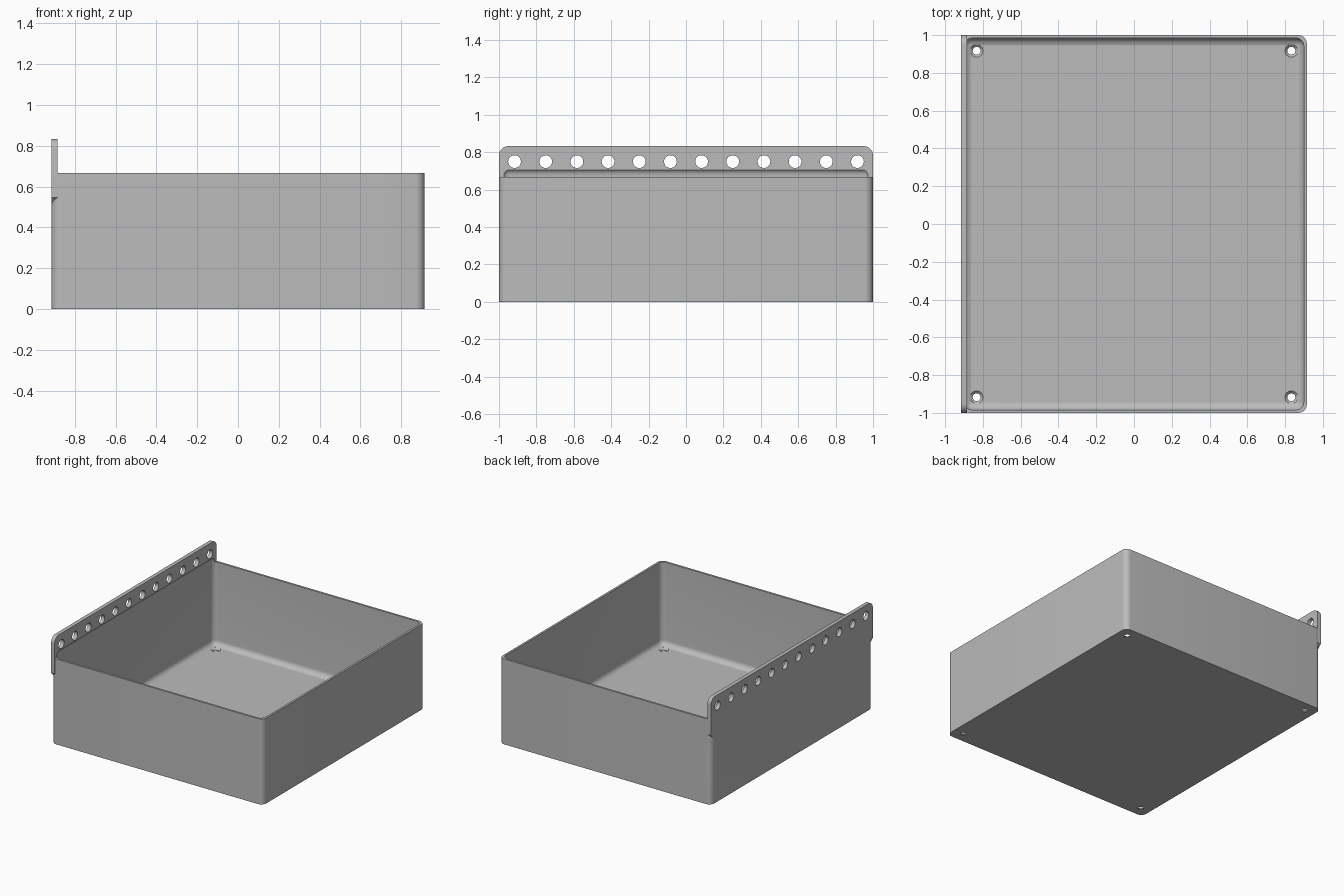
import bpy, bmesh, math
from mathutils import Matrix

cube = bpy.data.objects.get("Cube")
if cube:
    bpy.data.objects.remove(cube, do_unlink=True)

HX, HY, RIM, TOP = 0.915, 1.0, 0.667, 0.833   # outer half sizes and heights
WALL, FLOOR, PLATE = 0.016, 0.018, 0.03       # thicknesses

grey = bpy.data.materials.new("grey_plastic")
grey.use_nodes = True
COLOUR = (0.5, 0.5, 0.5, 1)
grey.diffuse_color = COLOUR
grey.node_tree.nodes["Principled BSDF"].inputs["Base Color"].default_value = COLOUR


def finish(name, bm):
    bmesh.ops.recalc_face_normals(bm, faces=bm.faces)
    mesh = bpy.data.meshes.new(name)
    bm.to_mesh(mesh)
    bm.free()
    mesh.materials.append(grey)
    obj = bpy.data.objects.new(name, mesh)
    bpy.context.collection.objects.link(obj)
    return obj


def rounded_box(name, lo, hi, radius, upright_only):
    bm = bmesh.new()
    bmesh.ops.create_cube(bm, size=1)
    for v in bm.verts:
        v.co = [hi[i] if v.co[i] > 0 else lo[i] for i in range(3)]
    edges = [e for e in bm.edges if not upright_only
             or abs(e.verts[0].co.z - e.verts[1].co.z) > 0.1]
    bmesh.ops.bevel(bm, geom=edges, offset=radius, segments=8,
                    profile=0.5, affect='EDGES')
    return finish(name, bm)


def extrude_x(name, outline, x0, x1):
    bm = bmesh.new()
    face = bm.faces.new([bm.verts.new((x0, y, z)) for y, z in outline])
    out = bmesh.ops.extrude_face_region(bm, geom=[face])
    for v in out["geom"]:
        if isinstance(v, bmesh.types.BMVert):
            v.co.x = x1
    return finish(name, bm)


def add_cone(bm, r1, r2, depth, matrix):
    bmesh.ops.create_cone(bm, cap_ends=True, segments=32, radius1=r1,
                          radius2=r2, depth=depth, matrix=matrix)


def combine(target, tool, operation):
    mod = target.modifiers.new(tool.name, 'BOOLEAN')
    mod.operation, mod.solver, mod.object = operation, 'EXACT', tool
    bpy.context.view_layer.objects.active = target
    bpy.ops.object.modifier_apply(modifier=mod.name)
    bpy.data.objects.remove(tool, do_unlink=True)


# Outer shell with rounded upright corners
tray = rounded_box("tray", (-HX, -HY, 0), (HX, HY, RIM), 0.045, True)

# Hanging plate: rounded top corners, sloped lower ends
R = 0.05
half = [(HY - 0.05, 0.497), (HY, 0.547)]
for i in range(9):
    a = math.radians(90 * i / 8)
    half.append((HY - R + R * math.cos(a), TOP - R + R * math.sin(a)))
outline = half + [(-y, z) for y, z in reversed(half)]
plate = extrude_x("hanging_plate", outline, -HX, -HX + PLATE)
combine(tray, plate, 'UNION')

# Cavity with filleted edges, reaching up into the plate
cavity = rounded_box("cavity_cutter", (-HX + WALL, -HY + WALL, FLOOR),
                     (HX - WALL, HY - WALL, 0.717), 0.042, False)
combine(tray, cavity, 'DIFFERENCE')

# Row of holes through the plate
bm = bmesh.new()
turn = Matrix.Rotation(math.pi / 2, 4, 'Y')
for i in range(12):
    y = (i - 5.5) / 6
    add_cone(bm, 0.034, 0.034, 0.2, Matrix.Translation((-HX, y, 0.75)) @ turn)
combine(tray, finish("plate_hole_cutter", bm), 'DIFFERENCE')

# Countersunk screw holes in the floor corners
for sink in (False, True):
    bm = bmesh.new()
    for sx in (-1, 1):
        for sy in (-1, 1):
            x, y = sx * 0.833, sy * 0.917
            if sink:
                add_cone(bm, 0.02, 0.048, 0.028, Matrix.Translation((x, y, 0.018)))
            else:
                add_cone(bm, 0.021, 0.021, 0.1, Matrix.Translation((x, y, 0)))
    combine(tray, finish("floor_hole_cutter", bm), 'DIFFERENCE')

# Smooth the rounded parts, keep the edges sharp
bpy.ops.object.select_all(action='DESELECT')
tray.select_set(True)
bpy.context.view_layer.objects.active = tray
bpy.ops.object.shade_smooth_by_angle(angle=math.radians(30))
